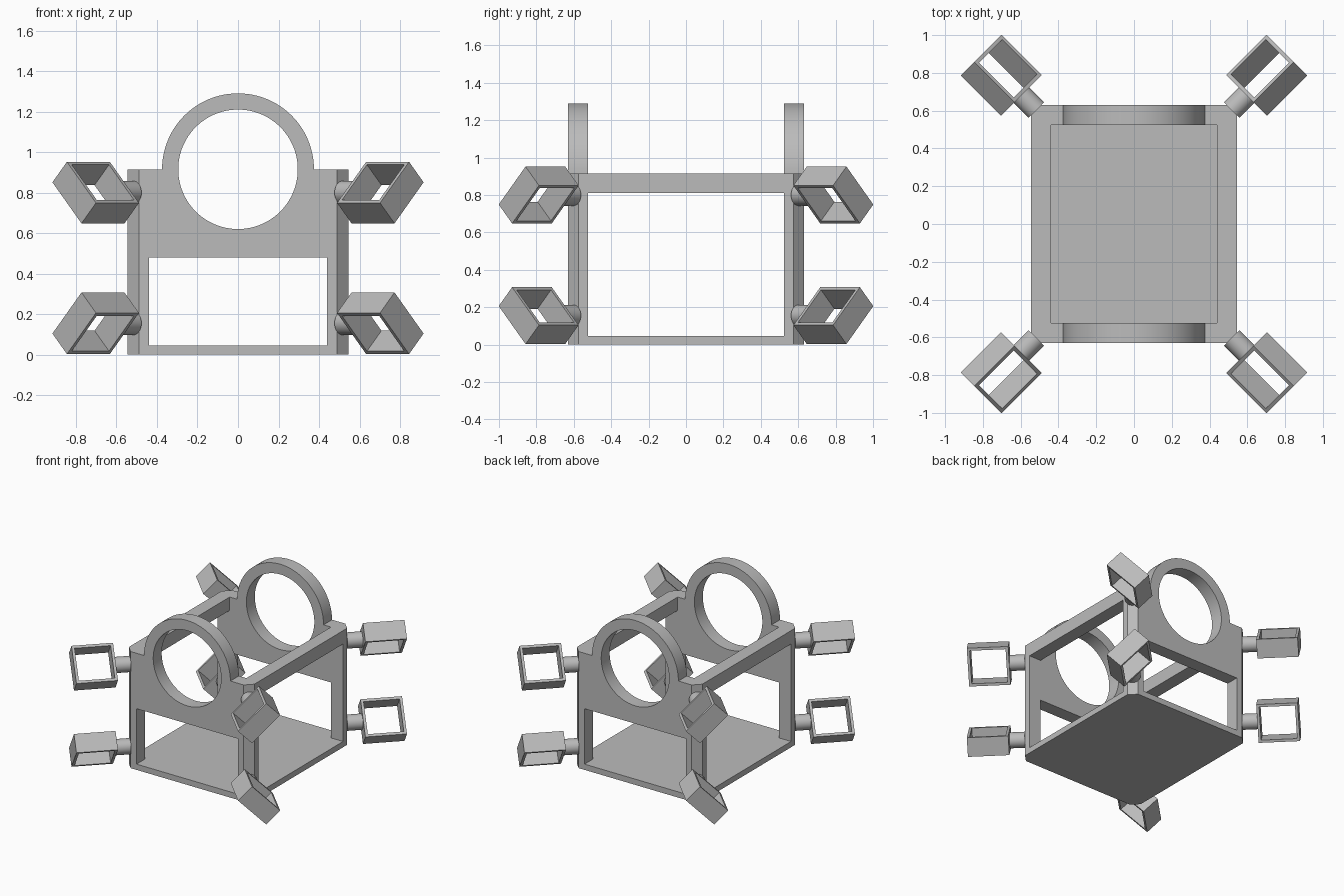
import bpy, bmesh, math
from mathutils import Matrix, Vector

if "Cube" in bpy.data.objects:
    bpy.data.objects.remove(bpy.data.objects["Cube"], do_unlink=True)

HALF_X, HALF_Y, HEIGHT = 0.545, 0.63, 0.915
RAIL, CHAMFER, FLOOR = 0.105, 0.055, 0.045

grey = bpy.data.materials.new("plain_grey")
grey.use_nodes = True
grey.diffuse_color = (0.5, 0.5, 0.5, 1)
grey.node_tree.nodes["Principled BSDF"].inputs["Base Color"].default_value = (0.5, 0.5, 0.5, 1)


def finish(bm, name):
    bmesh.ops.recalc_face_normals(bm, faces=bm.faces)
    mesh = bpy.data.meshes.new(name)
    bm.to_mesh(mesh)
    bm.free()
    mesh.materials.append(grey)
    obj = bpy.data.objects.new(name, mesh)
    bpy.context.collection.objects.link(obj)
    return obj


def box(name, low, high):
    low, high = Vector(low), Vector(high)
    bm = bmesh.new()
    bmesh.ops.create_cube(bm, size=1, matrix=Matrix.Translation((low + high) / 2)
                          @ Matrix.Diagonal((high - low).to_4d()))
    return finish(bm, name)


def rod(name, start, end, radius, sides):
    start, end = Vector(start), Vector(end)
    bm = bmesh.new()
    turn = (end - start).to_track_quat('Z', 'Y').to_matrix().to_4x4()
    bmesh.ops.create_cone(bm, cap_ends=True, segments=sides, radius1=radius, radius2=radius,
                          depth=(end - start).length,
                          matrix=Matrix.Translation((start + end) / 2) @ turn)
    return finish(bm, name)


def select_only(obj):
    bpy.ops.object.select_all(action='DESELECT')
    obj.select_set(True)
    bpy.context.view_layer.objects.active = obj


def combine(obj, tool, operation):
    mod = obj.modifiers.new(operation.title(), 'BOOLEAN')
    mod.operation, mod.solver, mod.object = operation, 'EXACT', tool
    select_only(obj)
    bpy.ops.object.modifier_apply(modifier=mod.name)
    bpy.data.objects.remove(tool, do_unlink=True)


def smooth(obj):
    select_only(obj)
    bpy.ops.object.shade_smooth_by_angle(angle=math.radians(30))


# Frame: block with chamfered upright corners
frame = box("frame", (-HALF_X, -HALF_Y, 0), (HALF_X, HALF_Y, HEIGHT))
bm = bmesh.new()
bm.from_mesh(frame.data)
upright = [e for e in bm.edges if abs(e.verts[0].co.z - e.verts[1].co.z) > 0.1]
bmesh.ops.bevel(bm, geom=upright, offset=CHAMFER, segments=1, affect='EDGES')
bm.to_mesh(frame.data)
bm.free()

# Round tops of the two end plates, then the openings
in_x, in_y = HALF_X - RAIL, HALF_Y - RAIL
combine(frame, rod("ring_tops", (0, -HALF_Y, HEIGHT), (0, HALF_Y, HEIGHT), 0.375, 96), 'UNION')
for opening in (
    box("end_windows", (-in_x, -1, FLOOR), (in_x, 1, 0.48)),
    box("side_windows", (-1, -in_y, FLOOR), (1, in_y, HEIGHT - RAIL)),
    box("open_top", (-in_x, -in_y, 0.3), (in_x, in_y, 2)),
    rod("ring_holes", (0, -1, HEIGHT), (0, 1, HEIGHT), 0.295, 96),
):
    combine(frame, opening, 'DIFFERENCE')
smooth(frame)


def duct(name, matrix, length, width, depth, wall):
    """Square tube, open along its local z."""
    bm = bmesh.new()
    bmesh.ops.create_cube(bm, size=1, matrix=Matrix.Diagonal((length, width, depth, 1)))
    ends = [f for f in bm.faces if abs(f.normal.z) > 0.9]
    bmesh.ops.inset_individual(bm, faces=ends, thickness=wall, use_even_offset=True)
    rims = [e for f in ends for e in f.edges]
    bmesh.ops.delete(bm, geom=ends, context='FACES_ONLY')
    bmesh.ops.bridge_loops(bm, edges=rims)
    bm.transform(matrix)
    return finish(bm, name)


# Tilted ducts on short arms, two at each corner
for sx, side in ((1, "left"), (-1, "right")):
    for sy, end in ((-1, "front"), (1, "back")):
        for sz, level, z in ((1, "upper", 0.8), (-1, "lower", 0.155)):
            label = f"{level}_{end}_{side}"
            out = Vector((sx, sy, 0)).normalized()
            across = Vector((sx, -sy, 0)).normalized()
            slope = (across + Vector((0, 0, sz))).normalized()
            mount = Vector((sx * (HALF_X - CHAMFER / 2), sy * (HALF_Y - CHAMFER / 2), z))
            smooth(rod("arm_" + label, mount, mount + out * 0.118, 0.058, 32))
            turn = Matrix((out, slope, out.cross(slope))).transposed().to_4x4()
            duct("duct_" + label, Matrix.Translation(mount + out * 0.262) @ turn,
                 0.3, 0.287, 0.143, 0.02)
